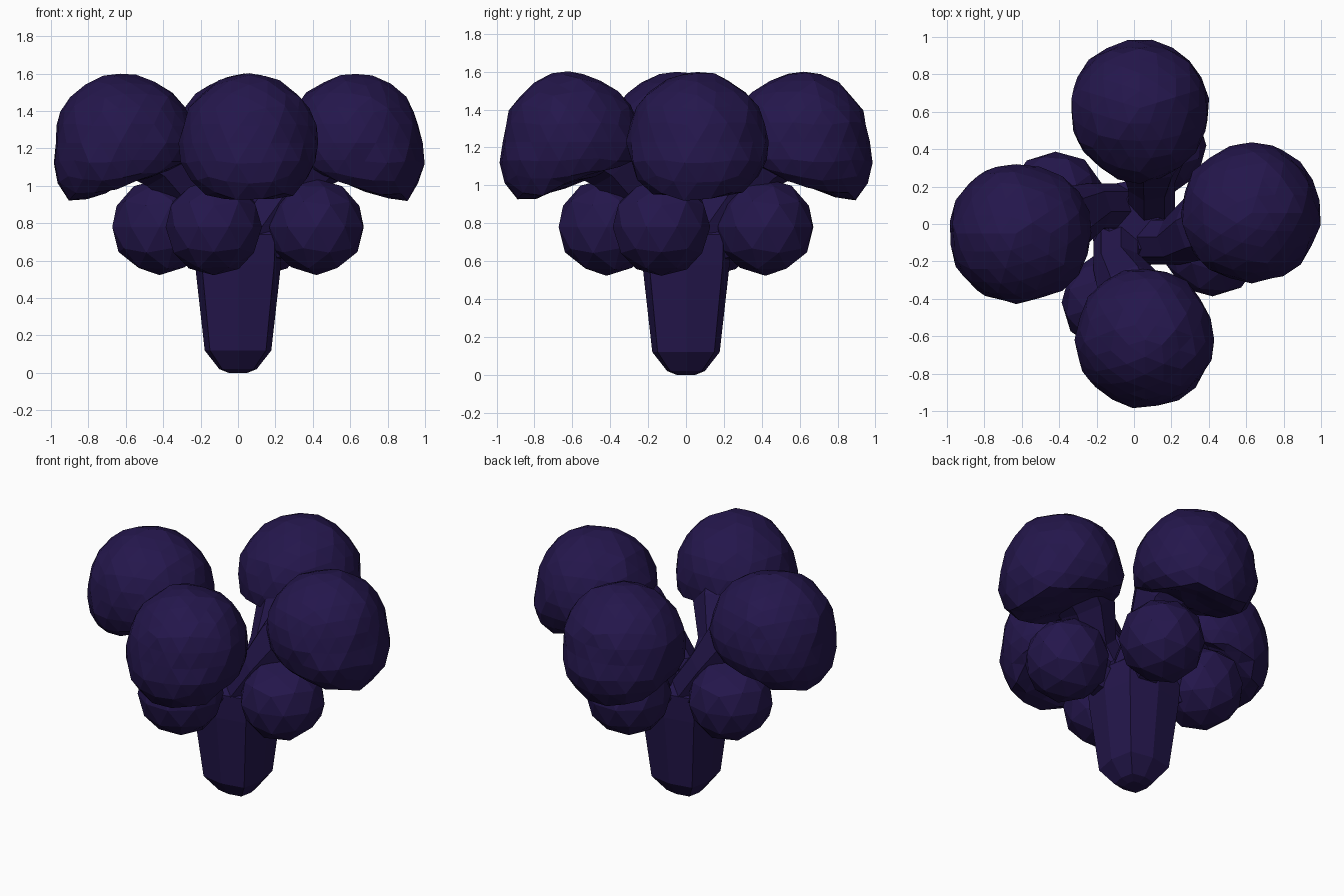
import bpy, bmesh, math, random
from mathutils import Vector, Matrix, noise

if "Cube" in bpy.data.objects:
    bpy.data.objects.remove(bpy.data.objects["Cube"])

mat = bpy.data.materials.new("dark_purple")
mat.diffuse_color = (0.0175, 0.0082, 0.072, 1)
mat.use_nodes = True
mat.node_tree.nodes["Principled BSDF"].inputs["Base Color"].default_value = mat.diffuse_color


def finish(bm, name):
    bmesh.ops.recalc_face_normals(bm, faces=bm.faces)
    me = bpy.data.meshes.new(name)
    bm.to_mesh(me)
    bm.free()
    me.materials.append(mat)
    ob = bpy.data.objects.new(name, me)
    bpy.context.collection.objects.link(ob)
    return ob


def tube(name, stations, sides, turn, square=2):
    """Faceted tube through (point, radius) stations; square > 2 fills out the corners."""
    bm = bmesh.new()
    axis = Vector(stations[-1][0]) - Vector(stations[0][0])
    rot = axis.to_track_quat('Z', 'Y')
    rings = []
    for p, r in stations:
        ring = []
        for i in range(sides):
            a = turn + math.tau * i / sides
            c, s = math.cos(a), math.sin(a)
            k = r / (abs(c) ** square + abs(s) ** square) ** (1 / square)
            ring.append(bm.verts.new(Vector(p) + rot @ Vector((k * c, k * s, 0))))
        rings.append(ring)
    for a, b in zip(rings, rings[1:]):
        for i in range(sides):
            j = (i + 1) % sides
            bm.faces.new((a[i], a[j], b[j], b[i]))
    bm.faces.new(rings[0][::-1])
    bm.faces.new(rings[-1])
    return finish(bm, name)


def clump(name, centre, radii, seed, rough, inner=None):
    """Lumpy low-poly ball; with an inner radius it also gets a slanted, flat underside."""
    rng = random.Random(seed)
    bm = bmesh.new()
    bmesh.ops.create_icosphere(bm, subdivisions=3 if inner else 2, radius=1)
    for v in bm.verts:
        d = v.co.normalized()
        s = 1 + rng.uniform(-rough, rough)
        rad = Vector(radii)
        if inner:
            if d.x < 0:
                rad.x = inner
            s += 0.025 * noise.noise(d * 2.6 + Vector((seed, 0.5, 0.2)))
            s += 0.32 * max(0, d.x) * max(0, -d.z)
        v.co = Vector(centre) + Vector([d[i] * rad[i] * s for i in range(3)])
        if inner:
            floor = 1.06 - 0.37 * (v.co.x - 0.47)
            v.co.z = max(v.co.z, floor + rng.uniform(-0.015, 0.015))
    return finish(bm, name)


# Tapered, rounded-square trunk
tube("trunk", [((0, 0, 0), 0.05), ((0, 0, 0.02), 0.10), ((0, 0, 0.12), 0.178),
               ((0, 0, 0.58), 0.23), ((0, 0, 0.74), 0.235), ((0, 0, 0.86), 0.14)],
     8, 0, 4)

# Per side: name, upper clump centre (outward, sideways), its inner radius, lower branch radius
SIDES = [("right", 0.63, 0.06, 0.385, 0.14), ("back", 0.62, -0.03, 0.40, 0.14),
         ("left", 0.63, 0.05, 0.41, 0.18), ("front", 0.62, 0.06, 0.385, 0.14)]

# Four-fold arrangement of branches and foliage
for k, (side, out, across, inner, thick) in enumerate(SIDES):
    turn = Matrix.Rotation(k * math.pi / 2, 4, 'Z')
    parts = [
        tube("upper_branch_" + side,
             [((0.03, -0.09, 0.66), 0.13), ((0.22, -0.09, 0.93), 0.13),
              ((0.36, across - 0.07, 1.12), 0.18), ((0.55, across, 1.25), 0.22)], 7, 0.3),
        tube("lower_branch_" + side,
             [((0.05, -0.03, 0.66), 0.11), ((0.38, -0.12, 0.79), thick)], 6, 0),
        clump("upper_foliage_" + side, (out, across, 1.23),
              (0.35, 0.372, 0.365), 4 + k, 0.022, inner),
        clump("lower_foliage_" + side, (0.42, -0.13, 0.78),
              (0.262, 0.262, 0.258), 9, 0.025),
    ]
    for ob in parts:
        ob.data.transform(turn)
